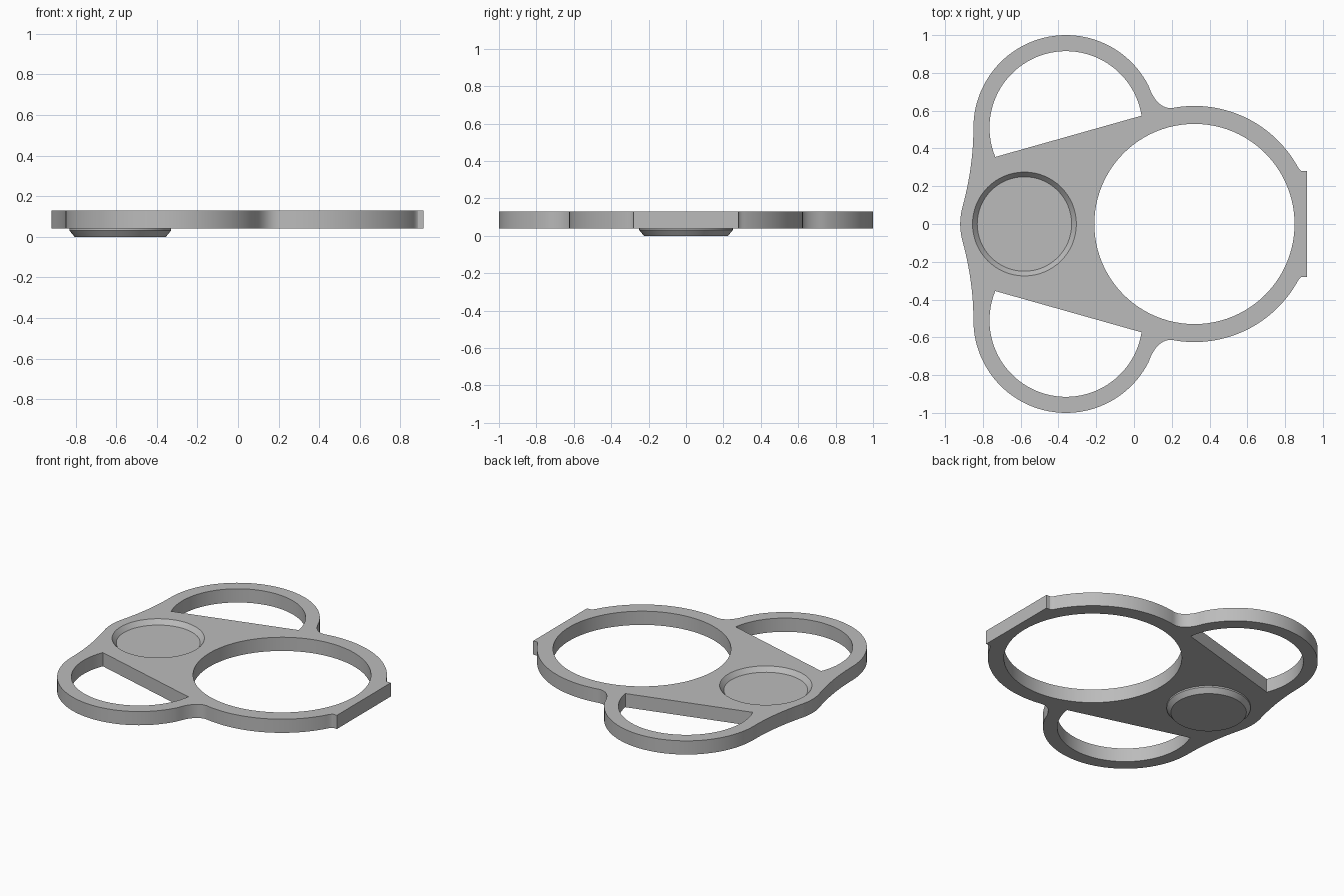
import bpy, bmesh, math
from mathutils import Vector

cube = bpy.data.objects.get("Cube")
if cube:
    bpy.data.objects.remove(cube)

BOTTOM, TOP = 0.04, 0.13
BIG, SIDE, CUP = (0.32, 0), (-0.36, 0.51), (-0.58, 0)

grey = bpy.data.materials.new("plain grey")
grey.use_nodes = True
colour = (0.5, 0.5, 0.5, 1)
grey.diffuse_color = colour
grey.node_tree.nodes["Principled BSDF"].inputs["Base Color"].default_value = colour


def arc(centre, radius, start, end, steps=48):
    """Points along an arc, angles in degrees."""
    angles = [math.radians(start + (end - start) * i / steps) for i in range(steps + 1)]
    return [(centre[0] + radius * math.cos(a), centre[1] + radius * math.sin(a)) for a in angles]


def blend(a, ctrl, b, steps=12):
    """Smooth fillet from a to b, without its end points."""
    a, ctrl, b = Vector(a), Vector(ctrl), Vector(b)
    ts = [i / steps for i in range(1, steps)]
    return [tuple(a * (1 - t) ** 2 + ctrl * 2 * t * (1 - t) + b * t * t) for t in ts]


def mirror(points):
    return [(x, -y) for x, y in reversed(points)]


def finish(obj):
    bpy.ops.object.select_all(action="DESELECT")
    obj.select_set(True)
    bpy.context.view_layer.objects.active = obj
    bpy.ops.object.shade_smooth_by_angle(angle=math.radians(25))


def add_mesh(name, mesh):
    obj = bpy.data.objects.new(name, mesh)
    bpy.context.collection.objects.link(obj)
    mesh.materials.clear()
    mesh.materials.append(grey)
    finish(obj)
    return obj


# Upper half of the outline, from the flat tab round to the cup end
rim = arc(BIG, 0.625, 30, 101)
lobe = arc(SIDE, 0.49, 27, 180)
nose = arc(CUP, 0.34, 165, 180, 12)
half = [(0.915, 0.28), (0.888, 0.28)]
half += blend((0.888, 0.28), (0.875, 0.285), rim[0], 5) + rim
half += blend(rim[-1], (0.12, 0.61), lobe[0]) + lobe
half += blend(lobe[-1], (-0.85, 0.304), nose[0]) + nose
outline = half + mirror(half[:-1])

# Openings: large ring, two D-shaped finger holes, seat for the cup
side_hole = arc(SIDE, 0.405, 9, 202.5, 72)
loops = [outline, arc(BIG, 0.53, 0, 360, 96)[:-1], side_hole, mirror(side_hole),
         arc(CUP, 0.275, 0, 360, 64)[:-1]]

# Flat plate
curve = bpy.data.curves.new("plate_profile", "CURVE")
curve.dimensions = "2D"
curve.fill_mode = "BOTH"
curve.extrude = (TOP - BOTTOM) / 2
for loop in loops:
    spline = curve.splines.new("POLY")
    spline.points.add(len(loop) - 1)
    for point, (x, y) in zip(spline.points, loop):
        point.co = (x, y, 0, 1)
    spline.use_cyclic_u = True
helper = bpy.data.objects.new("plate_profile", curve)
bpy.context.collection.objects.link(helper)
bpy.context.view_layer.update()
mesh = bpy.data.meshes.new_from_object(helper.evaluated_get(bpy.context.evaluated_depsgraph_get()))
bpy.data.objects.remove(helper)
bm = bmesh.new()
bm.from_mesh(mesh)
bmesh.ops.remove_doubles(bm, verts=bm.verts, dist=0.0001)
# The cup covers the seat, so drop the wall of its opening
wall = [f for f in bm.faces if abs(f.normal.z) < 0.5 and
        all(abs(math.hypot(v.co.x - CUP[0], v.co.y) - 0.275) < 0.001 for v in f.verts)]
bmesh.ops.delete(bm, geom=wall, context="FACES")
bmesh.ops.recalc_face_normals(bm, faces=bm.faces)
bmesh.ops.translate(bm, verts=bm.verts, vec=(0, 0, (TOP + BOTTOM) / 2))
bm.to_mesh(mesh)
bm.free()
add_mesh("plate", mesh)

# Shallow cup: bevelled recess above, bevelled boss below
profile = [(0.275, TOP), (0.25, 0.1), (0, 0.1), (0, 0), (0.225, 0), (0.25, 0.03),
           (0.25, BOTTOM), (0.275, BOTTOM)]


def lathe(name, points):
    bm = bmesh.new()
    verts = [bm.verts.new((r, 0, z)) for r, z in points]
    edges = [bm.edges.new(pair) for pair in zip(verts, verts[1:])]
    bmesh.ops.spin(bm, geom=verts + edges, cent=(0, 0, 0), axis=(0, 0, 1),
                   angle=math.tau, steps=64, use_merge=True)
    bmesh.ops.remove_doubles(bm, verts=bm.verts, dist=0.0001)
    # Face the recess up and the boss down
    for face in bm.faces:
        up = face.calc_center_median().z > 0.05
        outward = face.normal.z if abs(face.normal.z) > 0.01 else 0
        centre = face.calc_center_median()
        if outward == 0:
            flip = face.normal.dot(Vector((centre.x, centre.y, 0))) < 0
        else:
            flip = (outward > 0) != up
        if flip:
            face.normal_flip()
    mesh = bpy.data.meshes.new(name)
    bm.to_mesh(mesh)
    bm.free()
    obj = add_mesh(name, mesh)
    obj.location = (CUP[0], CUP[1], 0)


lathe("cup_recess", profile[:3])
lathe("cup_boss", profile[3:])
